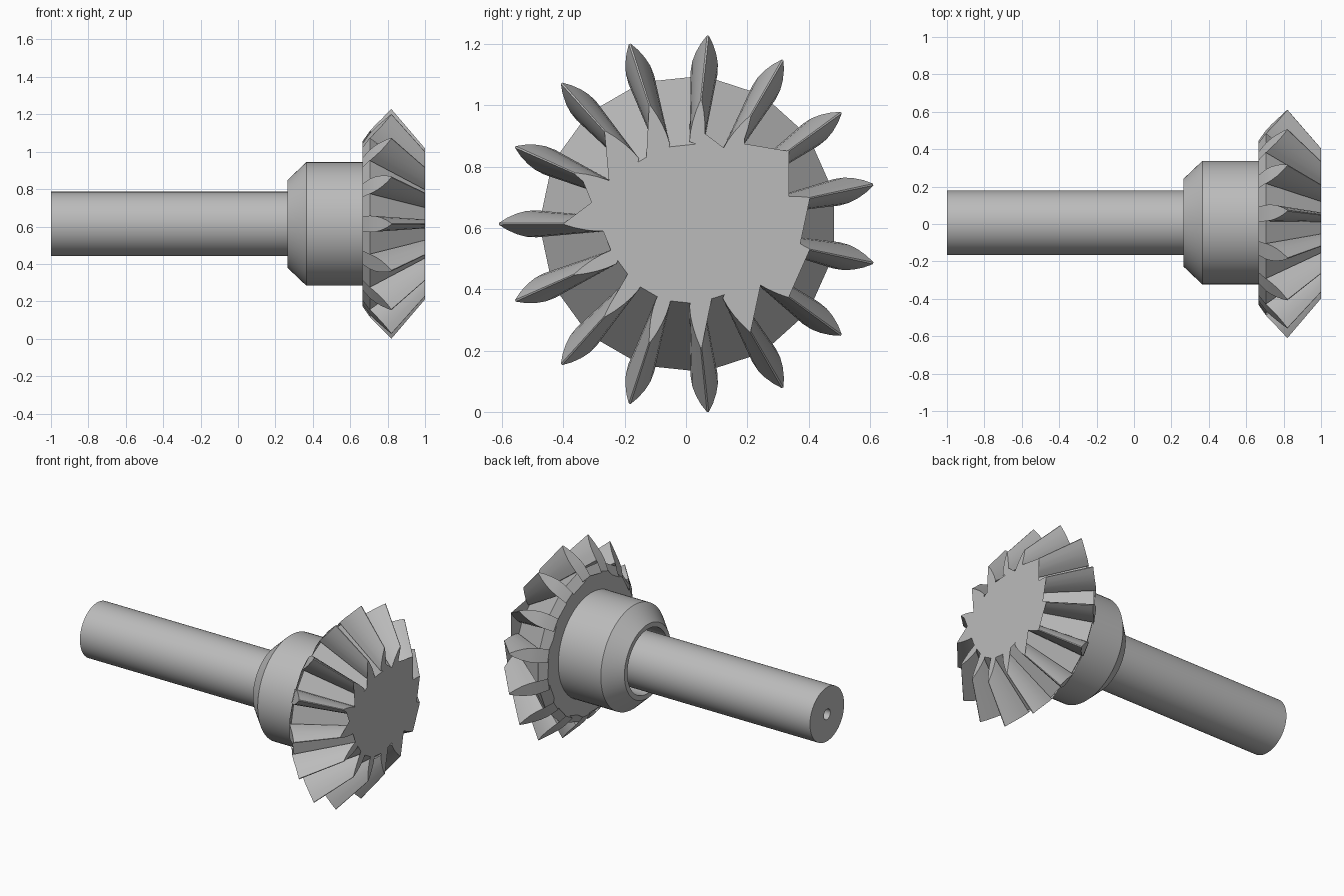
import bpy, bmesh
from math import pi, sin, cos, radians
from mathutils import Vector, Matrix

AXIS = Vector((0, 0.007, 0.614))   # shaft axis, runs along x
TEETH = 15
APEX = 1.345                       # x where all tooth lines converge
FRONT = 1.0                        # flat front face of the gear

cube = bpy.data.objects.get("Cube")
if cube:
    bpy.data.objects.remove(cube, do_unlink=True)

steel = bpy.data.materials.new("grey steel")
steel.use_nodes = True
GREY = (0.5, 0.5, 0.5, 1)
steel.diffuse_color = GREY
steel.node_tree.nodes["Principled BSDF"].inputs["Base Color"].default_value = GREY


def finish(name, bm, angle):
    """Turn a bmesh into a named, shaded object on the shaft axis."""
    bmesh.ops.recalc_face_normals(bm, faces=bm.faces)
    mesh = bpy.data.meshes.new(name)
    bm.to_mesh(mesh)
    bm.free()
    mesh.materials.append(steel)
    ob = bpy.data.objects.new(name, mesh)
    ob.location = AXIS
    bpy.context.collection.objects.link(ob)
    bpy.ops.object.select_all(action="DESELECT")
    ob.select_set(True)
    bpy.context.view_layer.objects.active = ob
    bpy.ops.object.shade_smooth_by_angle(angle=radians(angle))
    return ob


def lathe(name, profile, steps=64):
    """Revolve (x, radius) points about the x axis."""
    bm = bmesh.new()
    verts = [bm.verts.new((x, 0, r)) for x, r in profile]
    edges = [bm.edges.new(pair) for pair in zip(verts, verts[1:])]
    bmesh.ops.spin(bm, geom=verts + edges, cent=(0, 0, 0), axis=(1, 0, 0),
                   angle=2 * pi, steps=steps)
    bmesh.ops.remove_doubles(bm, verts=bm.verts, dist=1e-5)
    return finish(name, bm, 25)


# Shaft with a small centre hole in its end
lathe("shaft", [(-0.85, 0), (-0.85, 0.033), (-1, 0.033), (-1, 0.172),
                (0.5, 0.172), (0.5, 0)])

# Chamfered hub with a recess around the shaft
lathe("hub", [(0.45, 0.17), (0.45, 0.205), (0.265, 0.205), (0.265, 0.235),
              (0.365, 0.33), (0.67, 0.33), (0.67, 0.17)])

# Bevel gear: tooth outline on the back cone as (x, radius, half width)
flank = [(0.705, 0.495, 0.044), (0.735, 0.528, 0.042), (0.765, 0.558, 0.034),
         (0.795, 0.59, 0.02), (0.82, 0.617, 0.003)]
outline = [(x, -w, r) for x, r, w in flank]
outline += [(x, w, r) for x, r, w in reversed(flank)]
RIM_X, RIM_R = 0.665, 0.44

bm = bmesh.new()
back, front, rim = [], [], []
for i in range(TEETH):
    turn = Matrix.Rotation(pi / 2 + i * 2 * pi / TEETH, 3, "X")
    for x, y, z in outline:
        s = (APEX - FRONT) / (APEX - x)
        back.append(bm.verts.new(turn @ Vector((x, y, z))))
        front.append(bm.verts.new(turn @ Vector((FRONT, y * s, z * s))))
    # rim points lie under the two root corners of each tooth
    for side in (-1, 1):
        a = side * 0.09
        rim.append(bm.verts.new(turn @ Vector((RIM_X, RIM_R * sin(a), RIM_R * cos(a)))))

# Flanks, tips and root lands taper towards the apex
n, k = len(back), len(outline)
for i in range(n):
    j = (i + 1) % n
    bm.faces.new((back[i], back[j], front[j], front[i]))

# Back cone: tooth ends and the lands between them
for i in range(TEETH):
    a, b, c = rim[2 * i], rim[2 * i + 1], rim[(2 * i + 2) % len(rim)]
    tooth = back[i * k:(i + 1) * k]
    for p in range(k // 2 - 1):
        bm.faces.new((tooth[p], tooth[p + 1], tooth[k - 2 - p], tooth[k - 1 - p]))
    bm.faces.new((a, tooth[0], tooth[-1], b))
    bm.faces.new((b, tooth[-1], back[((i + 1) * k) % n], c))

# Flat star-shaped front and flat back
bm.faces.new(front)
bm.faces.new(rim)
finish("bevel_gear", bm, 24)
